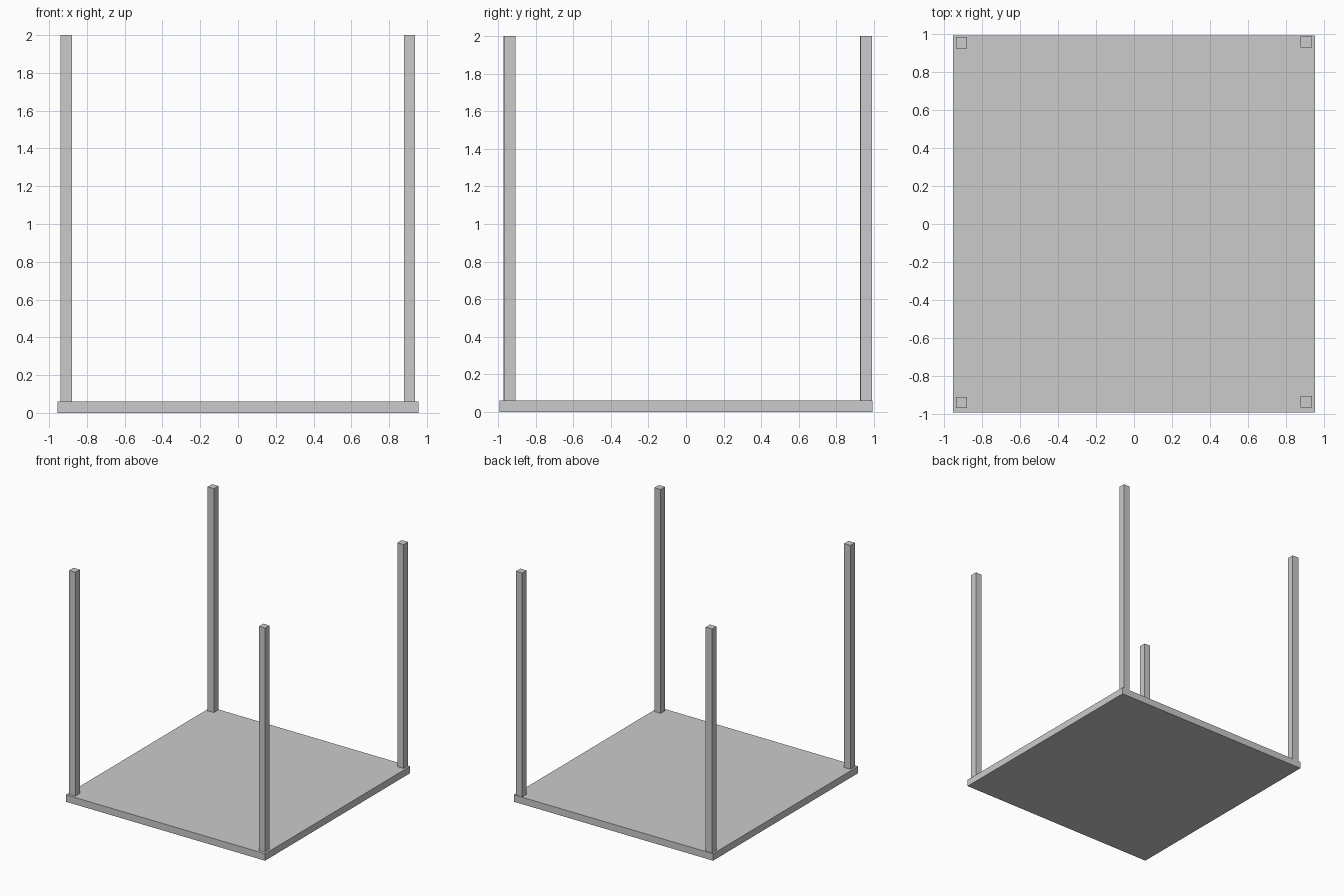
import bpy

if "Cube" in bpy.data.objects:
    bpy.data.objects.remove(bpy.data.objects["Cube"])


def box(name, lo, hi):
    """Axis-aligned box between two opposite corners."""
    size = [b - a for a, b in zip(lo, hi)]
    mid = [(a + b) / 2 for a, b in zip(lo, hi)]
    bpy.ops.mesh.primitive_cube_add(size=1, location=mid)
    obj = bpy.context.object
    obj.name = name
    obj.scale = size
    bpy.ops.object.transform_apply(location=False, rotation=False, scale=True)
    return obj


# Flat base slab
TOP = 0.06
box("base_slab", (-0.955, -0.993, 0), (0.955, 0.993, TOP))

# Four square corner posts; the right pair sits a hair further back
HALF = 0.03
for side, x, shift in (("left", -0.909, -0.002), ("right", 0.908, 0.002)):
    for end, y in (("front", -0.939), ("back", 0.957)):
        y += shift
        box(f"{end}_{side}_post", (x - HALF, y - HALF, TOP), (x + HALF, y + HALF, 2.0))
